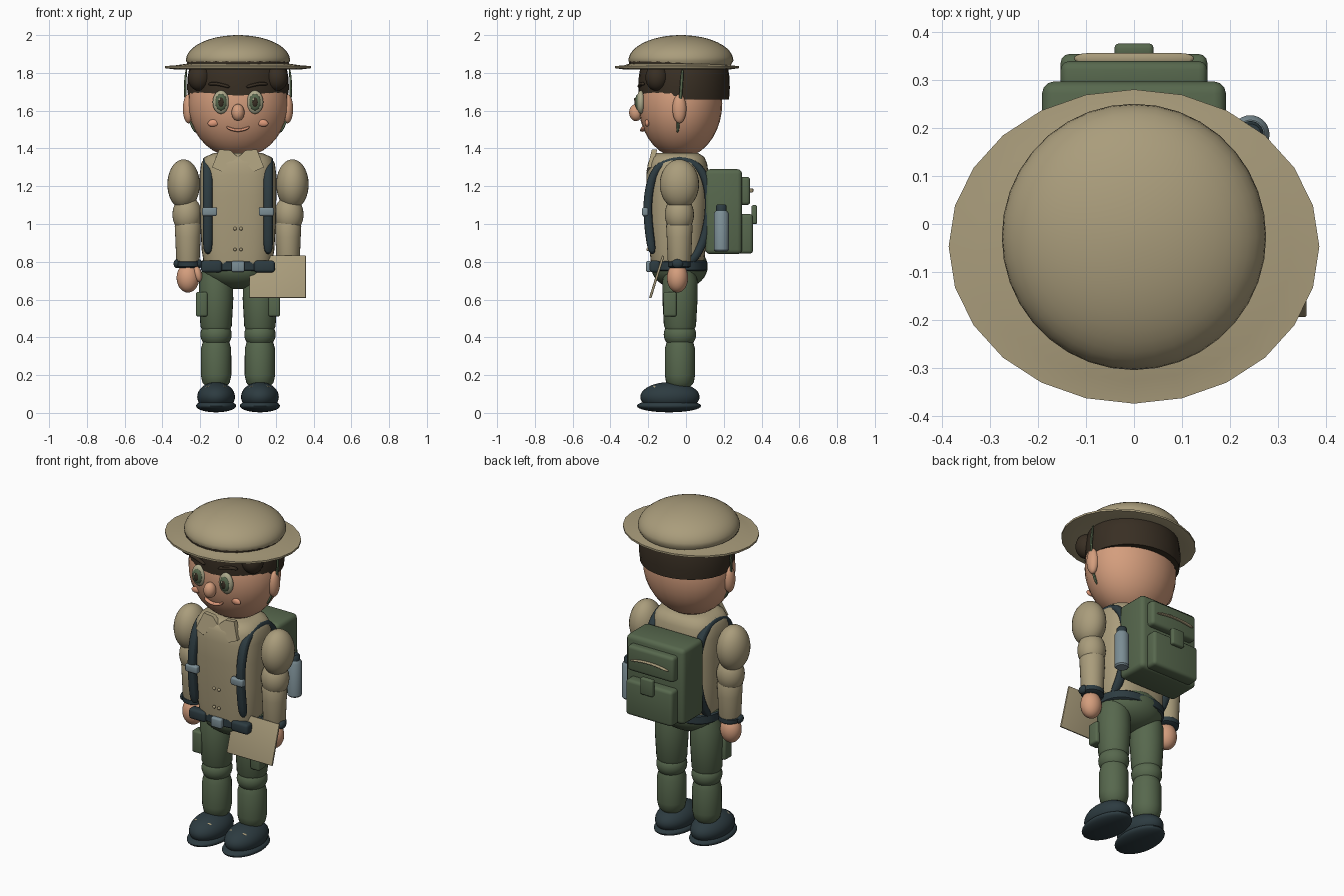
import bpy, bmesh
from math import sin, cos, pi, sqrt, copysign
from mathutils import Vector, Matrix, Euler

if "Cube" in bpy.data.objects:
    bpy.data.objects.remove(bpy.data.objects["Cube"])


def material(name, rgb):
    m = bpy.data.materials.new(name)
    m.use_nodes = True
    m.diffuse_color = (*rgb, 1)
    m.node_tree.nodes["Principled BSDF"].inputs["Base Color"].default_value = (*rgb, 1)
    return m


KHAKI = material("khaki", (.40, .335, .20))
SKIN = material("skin", (.66, .34, .205))
GREEN = material("olive green", (.095, .138, .075))
SLATE = material("dark slate", (.026, .044, .052))
HAIR = material("dark brown", (.04, .028, .017))
METAL = material("grey blue metal", (.2, .27, .3))
BLUSH = material("blush", (.75, .33, .2))
CREAM = material("eye cream", (.42, .4, .26))
parts = []


def finish(name, bm, mat, subdivide=0):
    bmesh.ops.recalc_face_normals(bm, faces=bm.faces)
    mesh = bpy.data.meshes.new(name)
    bm.to_mesh(mesh)
    bm.free()
    mesh.materials.append(mat)
    ob = bpy.data.objects.new(name, mesh)
    bpy.context.collection.objects.link(ob)
    if subdivide:
        ob.modifiers.new("round", "SUBSURF").levels = subdivide
        ob.modifiers["round"].render_levels = subdivide
    parts.append(ob)
    return ob


def place(loc, size, rot=(0, 0, 0)):
    return Matrix.LocRotScale(Vector(loc), Euler(rot), Vector(size))


def ball(name, loc, radii, mat, rot=(0, 0, 0)):
    bm = bmesh.new()
    bmesh.ops.create_uvsphere(bm, u_segments=28, v_segments=18, radius=1,
                              matrix=place(loc, radii, rot))
    return finish(name, bm, mat)


def box(name, loc, size, mat, bevel=.01, rot=(0, 0, 0)):
    bm = bmesh.new()
    bmesh.ops.create_cube(bm, size=1, matrix=place(loc, size, rot))
    bmesh.ops.bevel(bm, geom=bm.edges[:], offset=bevel, segments=3, profile=.5,
                    affect="EDGES")
    return finish(name, bm, mat)


def bridge(name, rings, mat, subdivide=0):
    bm = bmesh.new()
    loops = [[bm.verts.new(p) for p in ring] for ring in rings]
    n = len(loops[0])
    for a, b in zip(loops, loops[1:]):
        for i in range(n):
            bm.faces.new((a[i], a[(i + 1) % n], b[(i + 1) % n], b[i]))
    bm.faces.new(loops[0])
    bm.faces.new(loops[-1])
    return finish(name, bm, mat, subdivide)


def loft(name, x, y, rings, mat, power=2, n=28):
    """Stack of (z, x radius, y radius) super-ellipses around a vertical axis."""
    def point(a, z, rx, ry):
        c, s = (copysign(abs(v) ** (2 / power), v) for v in (cos(a), sin(a)))
        return (x + rx * c, y + ry * s, z)
    return bridge(name, [[point(2 * pi * i / n, *r) for i in range(n)] for r in rings], mat)


def sweep(name, points, side, width, thick, mat):
    """Rounded band along a path; side is the direction of its width."""
    pts, side = [Vector(p) for p in points], Vector(side)
    rings = []
    for i, p in enumerate(pts):
        t = pts[min(i + 1, len(pts) - 1)] - pts[max(i - 1, 0)]
        nor = t.cross(side).normalized() * thick
        w = side * width
        rings.append([p + w + nor, p - w + nor, p - w - nor, p + w - nor])
    return bridge(name, rings, mat, 2)


def face_y(x, z):
    return -.03 - .222 * sqrt(1 - (x / .265) ** 2 - ((z - 1.64) / .29) ** 2)


# Head and hair
ball("head", (0, -.03, 1.64), (.265, .222, .29), SKIN)
loft("hair", 0, -.01, [(1.66, .262, .238), (1.72, .27, .242), (1.78, .266, .24),
     (1.84, .255, .23), (1.92, .18, .16)], HAIR)
ball("nose", (0, -.265, 1.59), (.034, .036, .045), SKIN)
sweep("mouth", [(x, face_y(x, 1.5) - .008, 1.495 + 5 * x * x)
      for x in (-.062, -.04, -.015, .015, .04, .062)], (0, 0, 1), .009, .012, BLUSH)

# Hat
loft("hat_brim", 0, -.047, [(1.83, .25, .22), (1.818, .33, .28), (1.825, .387, .328),
     (1.836, .387, .328), (1.84, .33, .28), (1.85, .26, .25)], KHAKI, n=24)
loft("hat_band", 0, -.033, [(1.835, .266, .268), (1.865, .272, .27)], HAIR)
loft("hat_crown", 0, -.027, [(1.84, .262, .264)] +
     [(1.865 + .135 * sin(a * pi / 24), .276 * cos(a * pi / 24), .278 * cos(a * pi / 24))
      for a in (0, 1, 2, 3, 4, 5, 6, 7, 8, 9, 10, 11, 11.7)], KHAKI, n=36)

# Shirt, hips and belt
loft("shirt", 0, -.045, [(.79, .18, .14), (.86, .192, .148), (1, .2, .157), (1.15, .203, .166),
     (1.26, .203, .165), (1.32, .195, .157), (1.355, .175, .142), (1.375, .13, .11)],
     KHAKI, 2.8, 40)
ball("hips", (0, -.035, .775), (.195, .15, .12), GREEN)
loft("belt", 0, -.038, [(.75, .185, .142), (.757, .195, .15), (.8, .195, .15),
     (.807, .185, .142)], SLATE, 2.4)
box("belt_buckle", (0, -.197, .775), (.07, .03, .058), METAL)
for z in (.865, .975):
    for x in (-.016, .016):
        ball("shirt_button", (x, -.202, z), (.009, .008, .009), KHAKI)

for s in (-1, 1):
    # Face details
    x = .09 * s
    y = face_y(x, 1.645)
    ball("eye", (x, y, 1.645), (.044, .024, .062), CREAM)
    ball("iris", (x, y - .014, 1.645), (.031, .017, .044), GREEN)
    ball("pupil", (x, y - .023, 1.645), (.017, .012, .027), HAIR)
    ball("eye_glint", (x - .008, y - .033, 1.66), (.006, .004, .008), CREAM)
    ball("cheek", (.13 * s, face_y(.13, 1.535), 1.535), (.031, .012, .019), BLUSH, (0, .15 * s, 0))
    sweep("eyebrow", [(s * a, -.25 + a * a, z) for a, z in
          ((.04, 1.725), (.08, 1.735), (.12, 1.745), (.16, 1.74))], (0, 0, 1), .01, .012, HAIR)
    ball("ear", (.262 * s, -.035, 1.61), (.03, .037, .077), SKIN)
    ball("hair_curl", (.205 * s, -.155, 1.775), (.06, .06, .07), HAIR)
    sweep("chin_strap", [(.272 * s, -.018, 1.83), (.284 * s, -.025, 1.72), (.272 * s, -.035, 1.6),
          (.25 * s, -.042, 1.53), (.222 * s, -.045, 1.48)], (0, 1, 0), .009, .007, GREEN)

    # Collar flap
    outline = [(.137, 1.3), (.1, 1.395), (.04, 1.39), (.002, 1.355), (.085, 1.278)]
    bridge("collar_flap", [[(s * a, d - .195 + (z - 1.28) * .25, z) for a, z in outline]
           for d in (-.014, .014)], KHAKI)

    # Arm
    ax, ay = .265 * s, -.035
    ball("shoulder_sleeve", (.288 * s, ay, 1.21), (.086, .104, .132), KHAKI)
    ball("elbow_sleeve", (.27 * s, ay, 1.05), (.077, .077, .1), KHAKI)
    loft("forearm_sleeve", ax, ay, [(.79, .056, .056), (.81, .062, .062), (.93, .067, .067),
         (.99, .07, .07), (1.02, .06, .06)], KHAKI)
    loft("wrist_band", ax, ay, [(.768, .05, .05), (.775, .064, .06), (.8, .068, .06),
         (.808, .055, .05)], SLATE)
    for d in (-.058, .058):
        ball("wrist_band_knob", (ax + d, ay - .01, .79), (.018, .03, .024), SLATE)
    ball("hand", (ax, -.045, .715), (.06, .056, .078), SKIN)
    ball("thumb", (ax - .052 * s, -.065, .735), (.022, .026, .043), SKIN, (0, .25 * s, 0))

    # Leg
    lx, ly = .116 * s, -.032
    loft("thigh", lx, ly, [(.43, .07, .07), (.46, .083, .085), (.6, .091, .093),
         (.7, .09, .093), (.77, .07, .075)], GREEN)
    ball("knee", (lx, ly, .415), (.083, .086, .075), GREEN)
    loft("shin", lx, ly, [(.14, .055, .055), (.16, .072, .073), (.2, .081, .08),
         (.34, .08, .08), (.375, .07, .07)], GREEN)
    box("cargo_pocket", (.192 * s, -.085, .575), (.062, .07, .13), GREEN, .012)

    # Boot
    ball("boot_sole", (lx, -.09, .037), (.106, .17, .034), SLATE)
    ball("boot_upper", (lx, -.085, .085), (.1, .157, .078), SLATE)
    for d in (-.045, .045):
        ball("boot_lace", (lx + d, -.165, .136), (.016, .008, .006), KHAKI, (0, d * 8, d * 10))

    # Shoulder strap, clip and belt pouch
    path = [(-.175, .83), (-.195, .95), (-.207, 1.1), (-.19, 1.22), (-.15, 1.315), (-.03, 1.35),
            (.07, 1.31), (.115, 1.22), (.128, 1.1), (.11, .96), (.07, .85), (.01, .785)]
    sweep("shoulder_strap", [(.16 * s, y, z) for y, z in path], (1, 0, 0), .028, .025, SLATE)
    box("strap_clip", (.15 * s, -.216, 1.065), (.08, .034, .045), METAL)
    box("belt_pouch", (.14 * s, -.165, .775), (.11, .055, .062), SLATE, .015)

# Backpack
box("backpack", (0, .2, 1.065), (.384, .195, .45), GREEN, .025)
box("pack_top_pocket", (0, .305, 1.175), (.306, .07, .15), GREEN, .018)
box("pack_lower_pocket", (0, .315, .948), (.306, .08, .21), GREEN, .018)
box("pack_flap_tab", (0, .362, 1.05), (.082, .03, .1), GREEN, .01)
sweep("pack_zip", [(x, .346, 1.185 - x * x) for x in (-.13, -.07, 0, .07, .13)],
      (0, 0, 1), .006, .012, KHAKI)

# Water bottle
loft("water_bottle", .243, .187, [(.855, .033, .033), (.863, .04, .04), (1.055, .04, .04),
     (1.07, .03, .03)], METAL)
loft("bottle_cap", .243, .187, [(1.06, .028, .028), (1.095, .028, .028), (1.103, .022, .022)], SLATE)

# Folded map
box("map_sheet", (.21, -.155, .72), (.3, .013, .234), KHAKI, .004, (-.3, 0, 0))

# Smooth shading with sharp creases
bpy.ops.object.select_all(action="DESELECT")
for ob in parts:
    ob.select_set(True)
bpy.context.view_layer.objects.active = parts[0]
bpy.ops.object.shade_smooth_by_angle(angle=.7)
